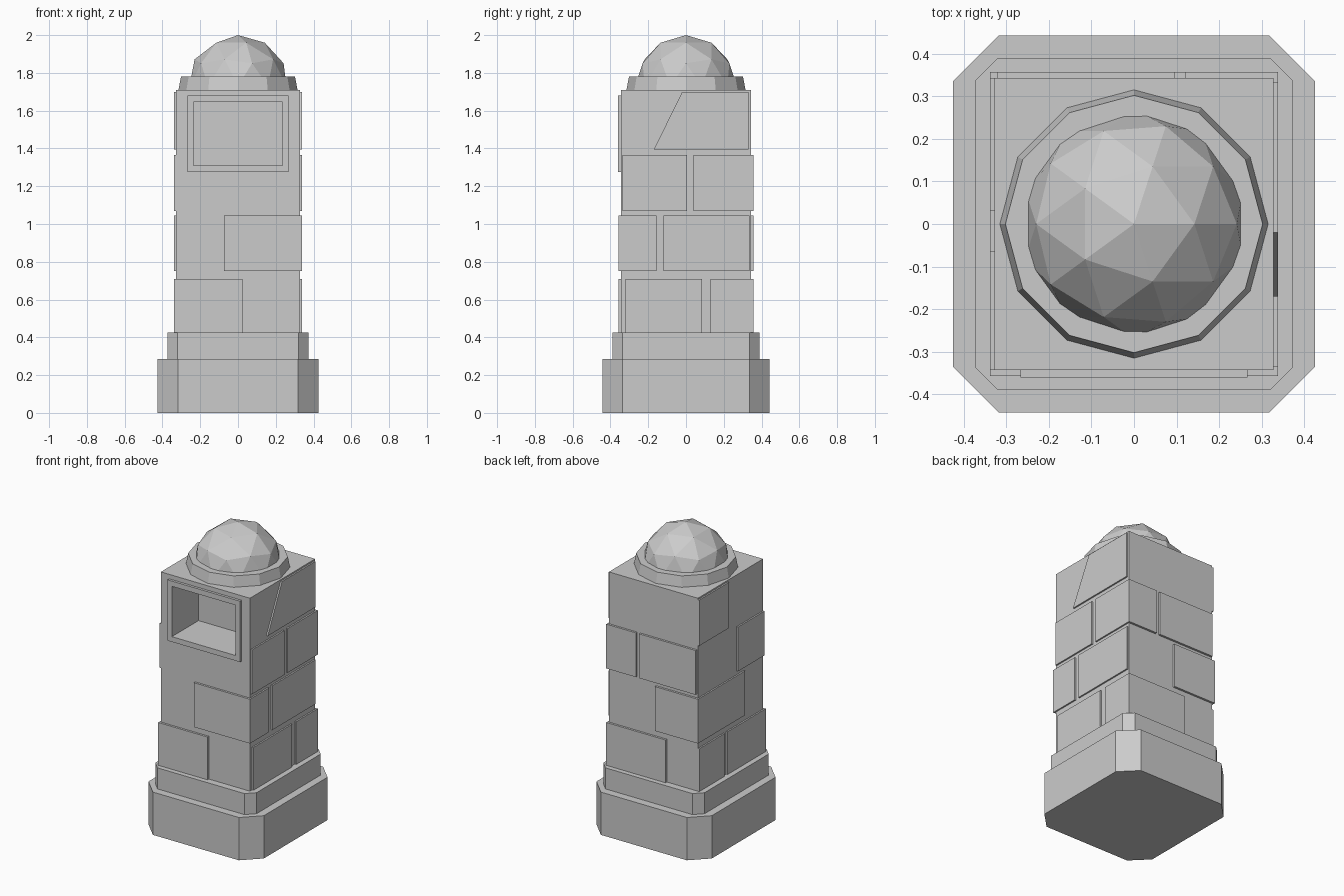
import bpy
import bmesh
import math
from mathutils import Matrix

default_cube = bpy.data.objects.get("Cube")
if default_cube:
    bpy.data.objects.remove(default_cube, do_unlink=True)

# One stone grey for the whole pillar
GREY = (0.6, 0.6, 0.6, 1)
stone = bpy.data.materials.new("stone_grey")
stone.use_nodes = True
stone.diffuse_color = GREY
stone.node_tree.nodes["Principled BSDF"].inputs["Base Color"].default_value = GREY


def finish(name, bm):
    bmesh.ops.recalc_face_normals(bm, faces=bm.faces)
    mesh = bpy.data.meshes.new(name)
    bm.to_mesh(mesh)
    bm.free()
    mesh.materials.append(stone)
    ob = bpy.data.objects.new(name, mesh)
    bpy.context.collection.objects.link(ob)
    return ob


def extruded(name, points, offset):
    """Extrude a planar outline into a solid."""
    bm = bmesh.new()
    face = bm.faces.new([bm.verts.new(p) for p in points])
    out = bmesh.ops.extrude_face_region(bm, geom=[face])["geom"]
    bmesh.ops.translate(bm, vec=offset,
                        verts=[v for v in out if isinstance(v, bmesh.types.BMVert)])
    return finish(name, bm)


def box(name, x, y, z):
    outline = [(x[0], y[0], z[0]), (x[1], y[0], z[0]),
               (x[1], y[1], z[0]), (x[0], y[1], z[0])]
    return extruded(name, outline, (0, 0, z[1] - z[0]))


def plinth(name, hx, hy, cut, z0, z1):
    """Rectangular slab with chamfered corners."""
    corner = [(hx, hy - cut), (hx - cut, hy)]
    half = corner + [(-x, y) for x, y in reversed(corner)]
    outline = half + [(-x, -y) for x, y in half]
    return extruded(name, [(x, y, z0) for x, y in outline], (0, 0, z1 - z0))


# Stepped base
plinth("base_plinth", 0.425, 0.443, 0.108, 0, 0.285)
plinth("upper_plinth", 0.373, 0.39, 0.053, 0.285, 0.425)

# Pillar shaft and window frame, hollowed by one niche
HX, HY = 0.328, 0.343
shaft = box("shaft", (-HX, HX), (-HY, HY), (0.425, 1.71))
frame = box("window_frame", (-0.267, 0.267), (-0.36, -0.3), (1.275, 1.68))
niche = box("niche_cutter", (-0.235, 0.235), (-0.5, -0.08), (1.31, 1.645))
niche.hide_render = True
for ob in (shaft, frame):
    mod = ob.modifiers.new("niche", 'BOOLEAN')
    mod.operation = 'DIFFERENCE'
    mod.solver = 'EXACT'
    mod.object = niche
    bpy.context.view_layer.objects.active = ob
    bpy.ops.object.modifier_apply(modifier=mod.name)
bpy.data.objects.remove(niche, do_unlink=True)

# Stone courses, lowest to highest
ROWS = [(0.425, 0.71), (0.75, 1.045), (1.07, 1.365), (1.395, 1.70)]
SX, SY = 0.338, 0.357     # raised stone faces
IX, IY = 0.28, 0.3        # how far thin stones sink in

# Stones that wrap a corner: row, x range, y range
corners = [
    (0, (-SX, 0.025), (-SY, 0.045)),
    (0, (-0.10, SX), (0.13, SY)),
    (1, (-0.075, SX), (-SY, -0.155)),
    (1, (-SX, -0.02), (-0.14, SY)),
    (2, (0.12, SX), (0.04, SY)),
]
for i, (row, x, y) in enumerate(corners):
    box(f"corner_stone_{i + 1}", x, y, ROWS[row])

# Stones on one face only: side, row, y range
sides = [
    (1, 0, (-0.32, 0.085)),
    (1, 1, (-0.12, 0.335)),
    (1, 2, (-0.335, 0.005)),
    (-1, 0, (0.075, HY)),
    (-1, 2, (-HY, -0.065)),
    (-1, 3, (0.03, HY)),
]
for i, (side, row, y) in enumerate(sides):
    box(f"side_stone_{i + 1}", sorted((side * IX, side * SX)), y, ROWS[row])
box("back_stone", (-0.32, 0.095), (IY, SY), ROWS[2])

# Broken stone with a slanted edge, top of the left face
low, high = ROWS[3]
extruded("slanted_stone",
         [(IX, -0.17, low), (IX, 0.332, low), (IX, 0.332, high), (IX, -0.02, high)],
         (SX - IX, 0, 0))

# Tapered collar under the dome
bm = bmesh.new()
bmesh.ops.create_cone(bm, cap_ends=True, segments=12, radius1=0.315, radius2=0.302,
                      depth=0.07, matrix=Matrix.Translation((0, 0, 1.745)))
collar = finish("dome_collar", bm)

# Faceted dome, cut off inside the collar
bm = bmesh.new()
bmesh.ops.create_icosphere(bm, subdivisions=2, radius=0.27,
                           matrix=Matrix.Translation((0, 0, 1.73)))
cut = bmesh.ops.bisect_plane(bm, geom=bm.verts[:] + bm.edges[:] + bm.faces[:],
                             plane_co=(0, 0, 1.74), plane_no=(0, 0, 1), clear_inner=True)
bmesh.ops.holes_fill(bm, edges=[e for e in bm.edges if e.is_boundary])
finish("faceted_dome", bm)
